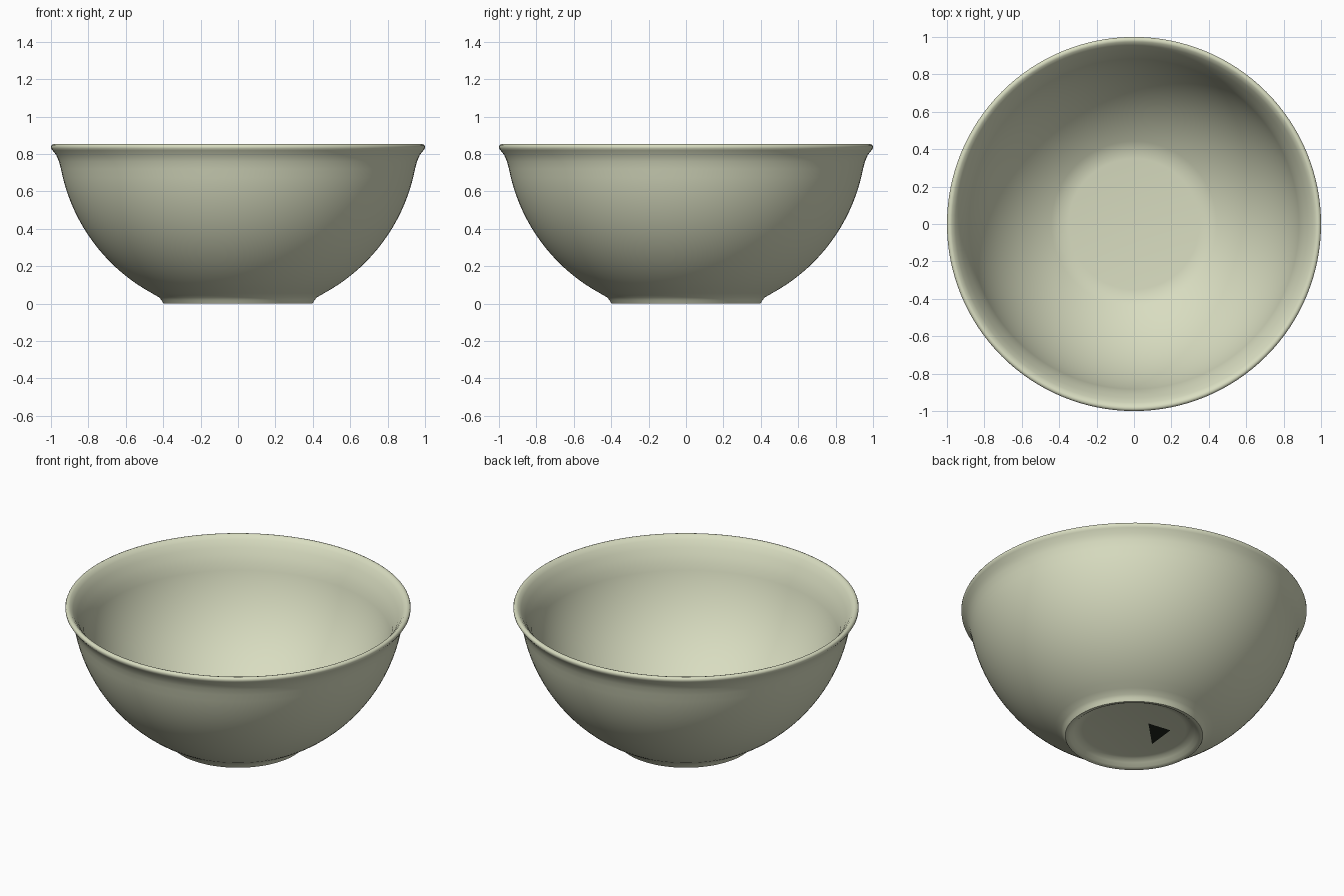
import bpy
import bmesh
import math
from mathutils import Vector

cube = bpy.data.objects.get("Cube")
if cube:
    bpy.data.objects.remove(cube, do_unlink=True)


def make_material(name, rgb):
    mat = bpy.data.materials.new(name)
    mat.use_nodes = True
    mat.diffuse_color = (*rgb, 1)
    mat.node_tree.nodes["Principled BSDF"].inputs["Base Color"].default_value = (*rgb, 1)
    return mat


def add_object(name, bm, mat):
    mesh = bpy.data.meshes.new(name)
    bm.to_mesh(mesh)
    bm.free()
    mesh.materials.append(mat)
    obj = bpy.data.objects.new(name, mesh)
    bpy.context.collection.objects.link(obj)
    return obj


def arc(radius, z_start, z_end, steps):
    """Points on a sphere section centred on the bowl axis."""
    a = math.asin((z_start - CENTRE_Z) / radius)
    b = math.asin((z_end - CENTRE_Z) / radius)
    angles = [a + (b - a) * i / steps for i in range(steps + 1)]
    return [(radius * math.cos(t), CENTRE_Z + radius * math.sin(t)) for t in angles]


CENTRE_Z = 0.903
SEGMENTS = 128
glaze = make_material("pale sage glaze", (0.69, 0.72, 0.53))
dark = make_material("dark mark", (0.015, 0.018, 0.012))

# Bowl profile: recessed underside, foot, outer wall, rolled rim, inner wall
underside = [(0, 0.04), (0.30, 0.04), (0.325, 0.036), (0.35, 0.022), (0.37, 0.006), (0.385, 0)]
foot = [(0.398, 0), (0.403, 0.008), (0.41, 0.02), (0.422, 0.034)]
outer_wall = arc(0.964, 0.055, 0.72, 18)
rim = [(0.957, 0.76), (0.972, 0.795), (0.992, 0.82), (0.999, 0.83), (1.0, 0.84),
       (0.996, 0.849), (0.986, 0.853), (0.974, 0.85), (0.955, 0.83), (0.93, 0.79), (0.912, 0.75)]
inner_wall = arc(0.914, 0.71, 0.082, 18)
floor = [(0.35, 0.076), (0, 0.076)]
profile = underside + foot + outer_wall + rim + inner_wall + floor

# Spin the profile into the bowl
bm = bmesh.new()
verts = [bm.verts.new((r, 0, z)) for r, z in profile]
edges = [bm.edges.new(pair) for pair in zip(verts, verts[1:])]
bmesh.ops.spin(bm, geom=verts + edges, cent=(0, 0, 0), axis=(0, 0, 1),
               angle=math.tau, steps=SEGMENTS, use_duplicate=False)
bmesh.ops.remove_doubles(bm, verts=bm.verts, dist=0.0002)
bmesh.ops.recalc_face_normals(bm, faces=bm.faces)
bowl = add_object("bowl", bm, glaze)
bpy.ops.object.select_all(action="DESELECT")
bowl.select_set(True)
bpy.context.view_layer.objects.active = bowl
bpy.ops.object.shade_smooth_by_angle(angle=math.radians(50))

# Thin triangular plate on the recessed underside
bm = bmesh.new()
across = Vector((-1, -1, 0)).normalized()
along = Vector((-1, 1, 0)).normalized()
corners = [bm.verts.new(across * a + along * b + Vector((0, 0, 0.037)))
           for a, b in ((-0.07, 0.09), (0.02, 0.21), (0.17, 0.09))]
face = bm.faces.new(corners)
face.normal_update()
if face.normal.z > 0:
    face.normal_flip()
add_object("underside_mark", bm, dark)
